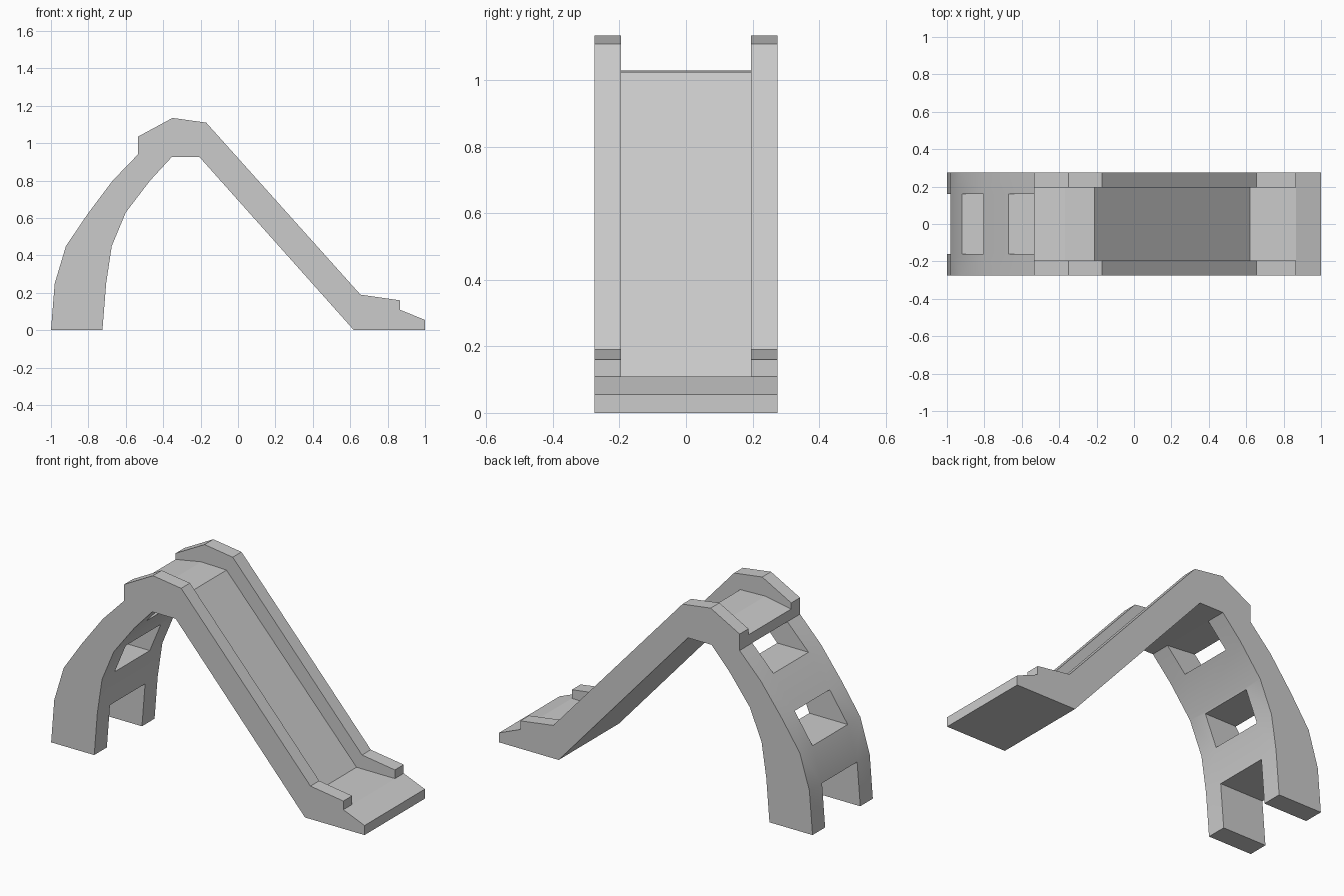
import bpy, bmesh

if "Cube" in bpy.data.objects:
    bpy.data.objects.remove(bpy.data.objects["Cube"])

HALF_W = 0.275      # half width of the whole slide
RAIL_IN = 0.195     # inner face of the rails
HOLE = 0.16         # half width of the ladder openings


def add_prism(bm, profile, y0, y1):
    """Extrude an x-z outline from y0 to y1."""
    face = bm.faces.new([bm.verts.new((x, y0, z)) for x, z in profile])
    ret = bmesh.ops.extrude_face_region(bm, geom=[face])
    verts = [v for v in ret["geom"] if isinstance(v, bmesh.types.BMVert)]
    bmesh.ops.translate(bm, verts=verts, vec=(0, y1 - y0, 0))


def make_object(name, prisms):
    bm = bmesh.new()
    for profile, y0, y1 in prisms:
        add_prism(bm, profile, y0, y1)
    bmesh.ops.recalc_face_normals(bm, faces=bm.faces)
    mesh = bpy.data.meshes.new(name)
    bm.to_mesh(mesh)
    bm.free()
    ob = bpy.data.objects.new(name, mesh)
    bpy.context.collection.objects.link(ob)
    return ob


# Slide bed: platform, chute and toe in one solid
bed_top = [(-0.535, 1.0), (-0.37, 1.03), (-0.21, 1.025), (0.62, 0.11), (0.865, 0.11)]
bed = bed_top + [(1.0, 0.055), (1.0, 0), (0.62, 0),
                 (-0.205, 0.925), (-0.355, 0.925), (-0.535, 0.94)]
make_object("slide_bed", [(bed, -HALF_W, HALF_W)])

# Side rails standing on both edges of the bed
rail_top = [(0.865, 0.16), (0.655, 0.19), (-0.17, 1.11), (-0.35, 1.135), (-0.535, 1.035)]
rail = bed_top + rail_top
for side, y0, y1 in (("front", -HALF_W, -RAIL_IN), ("back", RAIL_IN, HALF_W)):
    make_object(side + "_rail", [(rail, y0, y1)])

# Curved ladder
outer = [(-1.0, 0), (-0.98, 0.25), (-0.92, 0.45), (-0.805, 0.62), (-0.67, 0.80), (-0.535, 0.94)]
inner = [(-0.355, 0.925), (-0.47, 0.80), (-0.60, 0.63), (-0.675, 0.45), (-0.705, 0.25), (-0.725, 0)]
ladder = make_object("ladder", [(outer + inner, -HALF_W, HALF_W)])

# Openings between the legs and above each tread
boxes = [([(-1.2, z0), (-0.2, z0), (-0.2, z1), (-1.2, z1)], -HOLE, HOLE)
         for z0, z1 in ((-0.1, 0.25), (0.45, 0.62), (0.80, 1.0))]
cutter = make_object("ladder_openings", boxes)
cutter.hide_render = True
mod = ladder.modifiers.new("openings", 'BOOLEAN')
mod.operation = 'DIFFERENCE'
mod.solver = 'EXACT'
mod.object = cutter

bpy.ops.object.select_all(action='DESELECT')
ladder.select_set(True)
bpy.context.view_layer.objects.active = ladder
bpy.ops.object.modifier_apply(modifier=mod.name)
bpy.data.objects.remove(cutter)
bpy.ops.object.shade_smooth_by_angle(angle=0.5)
